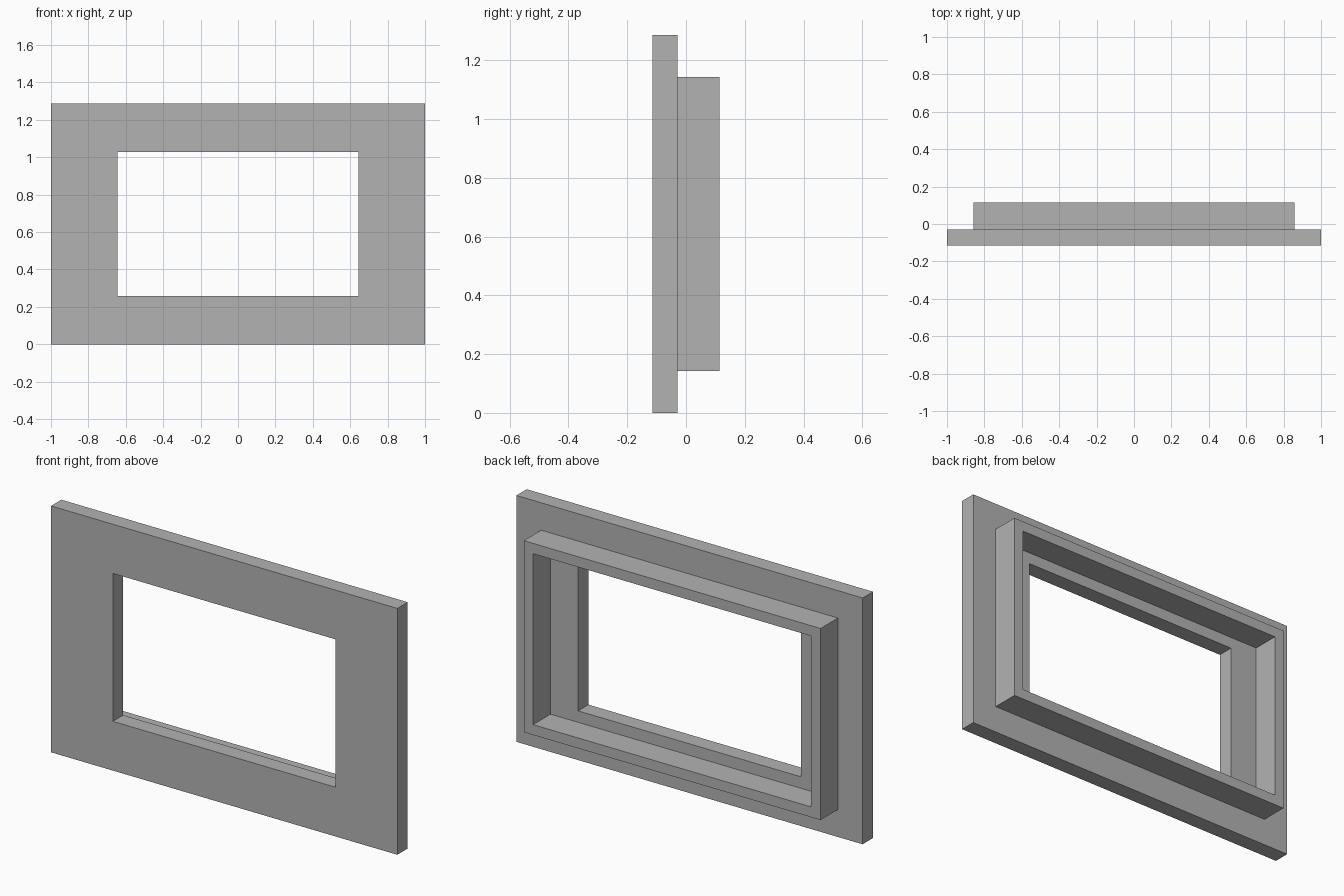
import bpy
import bmesh

if "Cube" in bpy.data.objects:
    bpy.data.objects.remove(bpy.data.objects["Cube"], do_unlink=True)

grey = bpy.data.materials.new("plain grey")
grey.use_nodes = True
colour = (0.45, 0.45, 0.45, 1)
grey.diffuse_color = colour
grey.node_tree.nodes["Principled BSDF"].inputs["Base Color"].default_value = colour

MID_Z = 0.643


def frame(name, outer, inner, y_front, y_back):
    """Rectangular ring from half sizes (x, z), running from y_front to y_back."""
    bm = bmesh.new()
    corners = [(-1, -1), (1, -1), (1, 1), (-1, 1)]

    def ring(half, y):
        return [bm.verts.new((sx * half[0], y, MID_Z + sz * half[1])) for sx, sz in corners]

    # Loops go round the cross-section: outside, back, inside, front
    loops = [ring(outer, y_front), ring(outer, y_back), ring(inner, y_back), ring(inner, y_front)]
    for a, b in zip(loops, loops[1:] + loops[:1]):
        for i in range(4):
            j = (i + 1) % 4
            bm.faces.new((a[i], a[j], b[j], b[i]))
    bmesh.ops.recalc_face_normals(bm, faces=bm.faces)
    mesh = bpy.data.meshes.new(name)
    bm.to_mesh(mesh)
    bm.free()
    mesh.materials.append(grey)
    obj = bpy.data.objects.new(name, mesh)
    bpy.context.collection.objects.link(obj)
    return obj


# Wide flat trim at the front, with the smaller opening
frame("front_trim", (1.0, MID_Z), (0.643, 0.386), -0.114, -0.029)
# Thin deep box frame behind it
frame("rear_box_frame", (0.857, 0.5), (0.803, 0.446), -0.029, 0.114)
